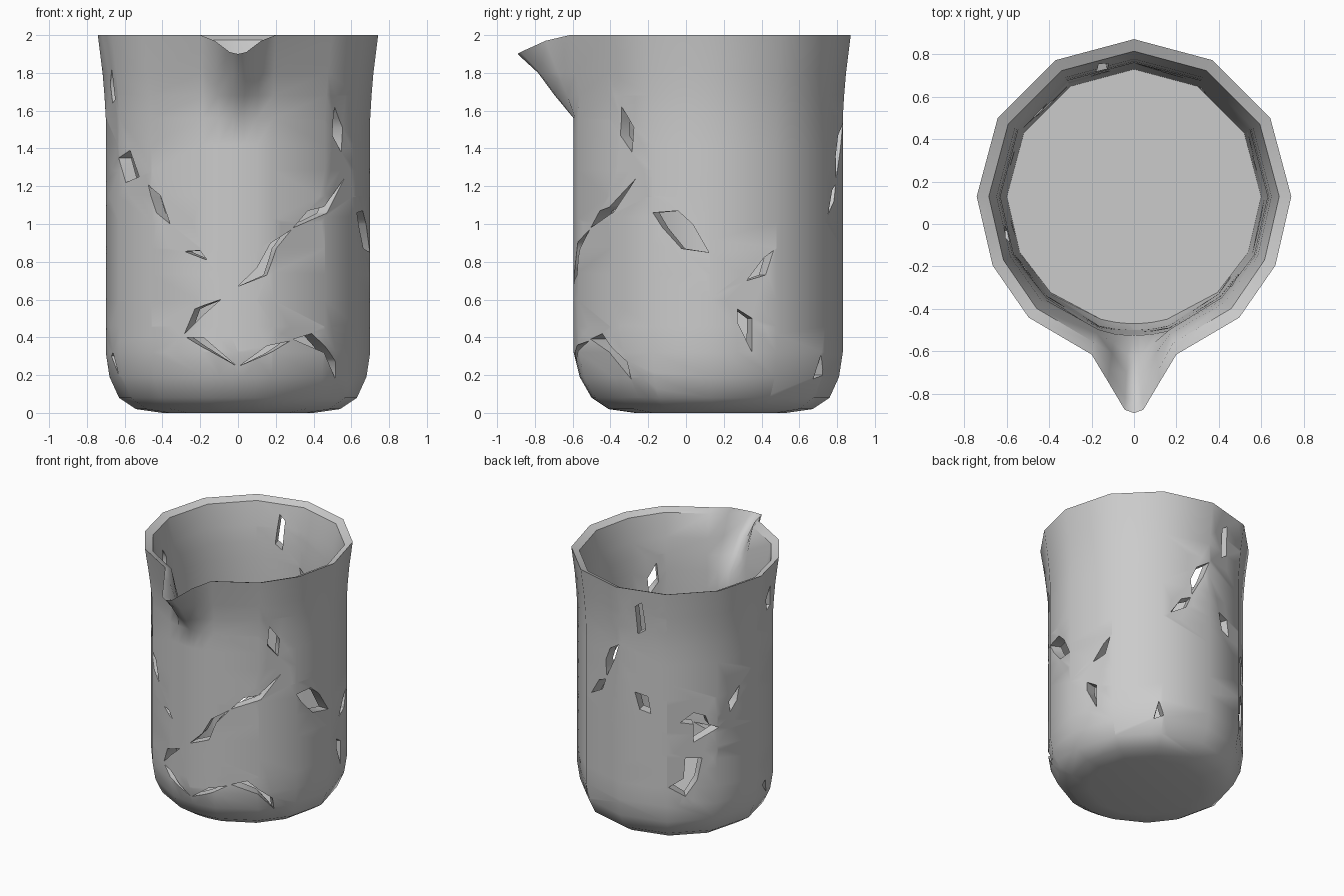
import bpy
import bmesh
from math import asin, cos, sin, radians, degrees
from mathutils import Vector

default_cube = bpy.data.objects.get("Cube")
if default_cube:
    bpy.data.objects.remove(default_cube, do_unlink=True)

CENTRE_Y = 0.13
BODY_RADIUS = 0.71

# One flat colour for the whole vessel
grey = bpy.data.materials.new("plain grey")
grey.use_nodes = True
grey.diffuse_color = (0.6, 0.6, 0.6, 1)
grey.node_tree.nodes["Principled BSDF"].inputs["Base Color"].default_value = (0.6, 0.6, 0.6, 1)

# Columns of the wall: angle from the front, spout reach, spout dip
half = [(0, 0.28, 0.1), (2.5, 0.265, 0.09), (8, 0.14, 0.03), (15, 0.03, 0),
        (41, 0.015, 0), (64, 0, 0), (90, 0, 0), (120, 0, 0), (150, 0, 0)]
columns = [(-angle, reach, dip) for angle, reach, dip in half[:0:-1]]
columns += half + [(180, 0, 0), (210, 0, 0)]
column_angles = [radians(column[0]) for column in columns]


def wall(r_low, r_high, z_low, z_high, steps):
    """Evenly spaced plain rings between two heights."""
    for i in range(steps + 1):
        t = i / steps
        yield (r_low + (r_high - r_low) * t, z_low + (z_high - z_low) * t, 0.1)


# Profile rings: radius, height, spout weight, each listed upwards
outside = [(0.4, 0, 0), (0.54, 0.02, 0), (0.63, 0.08, 0), (0.68, 0.19, 0.05)]
outside += wall(0.7, 0.7, 0.32, 1.56, 9)
outside += [(0.707, 1.68, 0.42), (0.717, 1.8, 0.7), (0.742, 2, 1)]
inside = [(0.6, 0.14, 0)]
inside += wall(0.605, 0.63, 0.25, 1.56, 9)
inside += [(0.637, 1.68, 0.42), (0.648, 1.8, 0.7), (0.685, 1.975, 1)]
layers = [outside, inside]


def ring_point(column, ring):
    """Corner of the vessel where a column meets a ring."""
    angle, reach, dip = column
    radius, z, weight = ring
    if weight < 0.2 and abs(angle) < 20:
        reach = 0.25  # the front of the plain wall bulges a little
    r = radius + reach * weight
    a = radians(angle)
    drop = dip if weight == 1 else 0
    return Vector((r * sin(a), CENTRE_Y - r * cos(a), z - drop))


def locate(values, x):
    """Interval of a rising list that holds x, and the position in it."""
    i = max(k for k in range(len(values) - 1) if k == 0 or values[k] <= x)
    t = (x - values[i]) / (values[i + 1] - values[i])
    return i, max(0, min(1, t))


def roll_up(flat):
    """Move a point of the unrolled wall to its place on the vessel."""
    rings = layers[round(flat.y)]
    i, s = locate(column_angles, flat.x)
    j, t = locate([ring[1] for ring in rings], flat.z)
    low = ring_point(columns[i], rings[j]).lerp(ring_point(columns[i + 1], rings[j]), s)
    high = ring_point(columns[i], rings[j + 1]).lerp(ring_point(columns[i + 1], rings[j + 1]), s)
    return low.lerp(high, t)


# Broken chips along the front, as x and z
front_chips = [
    [(-.64, 1.35), (-.59, 1.39), (-.54, 1.25), (-.61, 1.22)],
    [(-.485, 1.21), (-.42, 1.15), (-.37, 1), (-.44, 1.06)],
    [(-.29, .855), (-.2, .86), (-.16, .81)],
    [(-.29, .42), (-.23, .55), (-.09, .6), (-.2, .5)],
    [(0, .67), (.1, .77), (.17, .9), (.29, .97), (.2, .87), (.15, .73)],
    [(.3, .98), (.38, 1.07), (.46, 1.09), (.58, 1.24), (.48, 1.06)],
    [(-.28, .4), (-.18, .4), (-.01, .25), (-.15, .33)],
    [(.01, .25), (.15, .355), (.28, .38), (.15, .31)],
    [(.3, .39), (.4, .42), (.54, .27), (.55, .18), (.46, .32)],
]
# Broken chips on the side, as y and z
side_chips = [
    [(-.35, 1.62), (-.29, 1.51), (-.3, 1.38), (-.36, 1.47)],
    [(-.18, 1.06), (-.05, 1.07), (.03, 1), (.12, .85), (-.03, .87), (-.13, .98)],
    [(.33, .7), (.42, .82), (.47, .86), (.43, .73)],
    [(.28, .55), (.36, .5), (.36, .32), (.28, .48)],
    [(.73, .31), (.75, .2), (.71, .18)],
]
# Broken chips round the back, as azimuth and z
back_chips = [
    [(101, 1.86), (105, 1.9), (107, 1.68), (102, 1.64)],
    [(82, 1.47), (90, 1.53), (86, 1.4), (79, 1.24), (78, 1.36)],
    [(65, 1.05), (72, 1.18), (78, 1.21), (75, 1.12)],
    [(100, 1.18), (108, 1.16), (110, 1.03), (103, 1.05)],
    [(128, .97), (136, 1.04), (143, 1.01), (145, .94), (151, .91), (136, .81), (136, .95)],
    [(131, .69), (141, .68), (138, .51), (131, .39), (121, .47), (130, .53)],
    [(160, 1), (159, 1.08), (167, 1.18), (165, 1.07)],
    [(190, .3), (194, .32), (199, .2)],
    [(193, 1.74), (198, 1.82), (200, 1.66), (195, 1.64)],
]


def azimuth(offset):
    return degrees(asin(offset / BODY_RADIUS))


chips = [[(azimuth(x) - 90, z) for x, z in chip] for chip in front_chips]
chips += [[(azimuth(y - CENTRE_Y), z) for y, z in chip] for chip in side_chips]
chips += back_chips


def contains(chip, x, z):
    found = False
    for (x1, z1), (x2, z2) in zip(chip, chip[1:] + chip[:1]):
        if (z1 > z) != (z2 > z) and x < x1 + (z - z1) / (z2 - z1) * (x2 - x1):
            found = not found
    return found


def touches(face, chip):
    """Whether a face and a chip overlap by their bounds."""
    for axis in (0, 1):
        face_span = [v.co[axis * 2] for v in face.verts]
        chip_span = [point[axis] for point in chip]
        if max(face_span) < min(chip_span) or min(face_span) > max(chip_span):
            return False
    return True


def cut_chip(bm, chip):
    """Cut a chip through both layers and close its broken sides."""
    for (x1, z1), (x2, z2) in zip(chip, chip[1:] + chip[:1]):
        faces = [f for f in bm.faces if touches(f, chip)]
        edges = {e for f in faces for e in f.edges}
        verts = {v for f in faces for v in f.verts}
        bmesh.ops.bisect_plane(bm, geom=list(verts) + list(edges) + faces, dist=0.00001,
                               plane_co=(x1, 0, z1), plane_no=(z2 - z1, 0, x1 - x2))
    doomed = set()
    for face in bm.faces:
        centre = face.calc_center_median()
        if contains(chip, centre.x, centre.z):
            doomed.add(face)
    border = [[v.co.copy() for v in e.verts] for f in doomed for e in f.edges
              if sum(g in doomed for g in e.link_faces) == 1
              and all(v.co.y < 0.5 for v in e.verts)]
    bmesh.ops.delete(bm, geom=list(doomed), context="FACES")
    for a, b in border:
        sides = [(a.x, 0, a.z), (b.x, 0, b.z), (b.x, 1, b.z), (a.x, 1, a.z)]
        bm.faces.new([bm.verts.new(corner) for corner in sides])


# Unrolled wall: up the outside, over the rim and down the inside
bm = bmesh.new()
rows = [(0, ring[1]) for ring in outside] + [(1, ring[1]) for ring in reversed(inside)]
grid = [[bm.verts.new((angle, layer, z)) for angle in column_angles] for layer, z in rows]
for lower, upper in zip(grid, grid[1:]):
    for i in range(len(columns) - 1):
        bm.faces.new((lower[i], lower[i + 1], upper[i + 1], upper[i]))

for chip in chips:
    cut_chip(bm, [(radians(a + 90 if a < 120 else a - 270), z) for a, z in chip])

# Roll the wall up, then add the base and the inner floor
for vert in bm.verts:
    vert.co = roll_up(vert.co)
for ring in (outside[0], inside[0]):
    bm.faces.new([bm.verts.new(ring_point(column, ring)) for column in columns[:-1]])
bmesh.ops.remove_doubles(bm, verts=bm.verts, dist=0.0001)
bmesh.ops.recalc_face_normals(bm, faces=bm.faces)

mesh = bpy.data.meshes.new("cracked_beaker")
bm.to_mesh(mesh)
bm.free()
mesh.materials.append(grey)
vessel = bpy.data.objects.new("cracked_beaker", mesh)
bpy.context.collection.objects.link(vessel)

# Smooth walls, sharp broken edges
mesh.shade_smooth()
mesh.set_sharp_from_angle(angle=radians(50))
